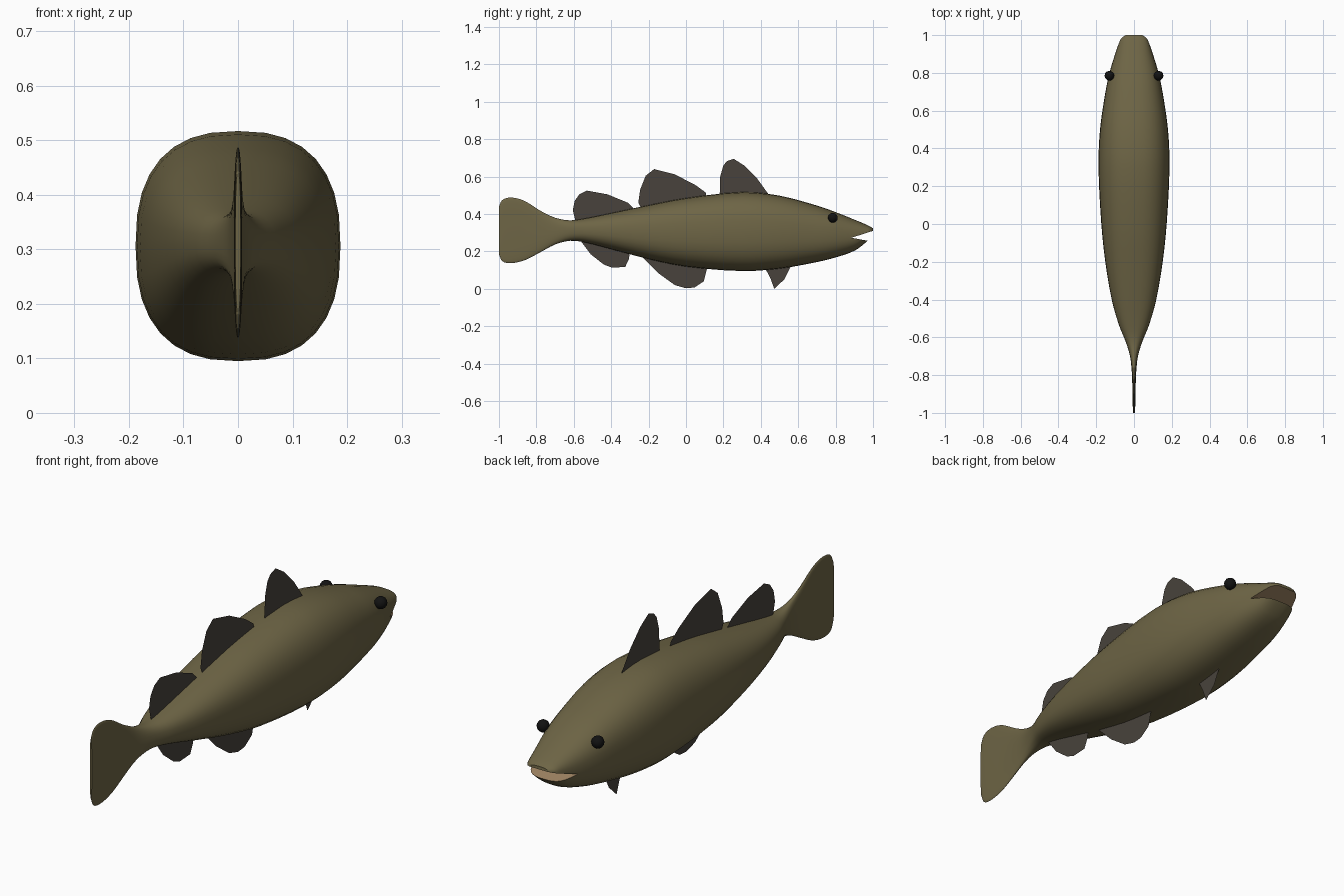
import bpy, bmesh, math
from mathutils import Vector

if "Cube" in bpy.data.objects:
    bpy.data.objects.remove(bpy.data.objects["Cube"])


def material(name, rgb):
    m = bpy.data.materials.new(name)
    m.diffuse_color = (*rgb, 1)
    m.use_nodes = True
    m.node_tree.nodes["Principled BSDF"].inputs["Base Color"].default_value = m.diffuse_color
    return m


SKIN = material("olive skin", (0.155, 0.13, 0.06))
FIN = material("dark fin", (0.065, 0.055, 0.045))
MOUTH = material("mouth flesh", (0.36, 0.24, 0.13))
EYE = material("black eye", (0.006, 0.006, 0.006))


def add_mesh(name, verts, faces, mat):
    me = bpy.data.meshes.new(name)
    me.from_pydata(verts, [], faces)
    bm = bmesh.new()
    bm.from_mesh(me)
    bmesh.ops.recalc_face_normals(bm, faces=bm.faces)
    bm.to_mesh(me)
    bm.free()
    me.materials.append(mat)
    ob = bpy.data.objects.new(name, me)
    bpy.context.collection.objects.link(ob)
    return ob


def activate(ob):
    bpy.ops.object.select_all(action='DESELECT')
    ob.select_set(True)
    bpy.context.view_layer.objects.active = ob


def smooth_stations(pts, steps):
    # cubic interpolation with slopes adjusted to the uneven spacing
    def slope(i):
        a, b = pts[max(i - 1, 0)], pts[min(i + 1, len(pts) - 1)]
        return [(q - p) / (b[0] - a[0]) for p, q in zip(a, b)]
    out = []
    for i in range(len(pts) - 1):
        p, q, m, n = pts[i], pts[i + 1], slope(i), slope(i + 1)
        h = q[0] - p[0]
        for s in range(steps):
            t = s / steps
            h1, h2 = 2*t**3 - 3*t**2 + 1, t**3 - 2*t**2 + t
            h3, h4 = 3*t**2 - 2*t**3, t**3 - t**2
            out.append([h1*a + h2*h*c + h3*b + h4*h*d
                        for a, b, c, d in zip(p, q, m, n)])
    return out + [list(pts[-1])]


# body and tail: y, half width, bottom z, top z
STATIONS = [
    (-1.0, .005, .185, .44), (-.985, .006, .15, .472), (-.95, .007, .138, .487),
    (-.9, .008, .142, .483), (-.85, .009, .158, .463), (-.78, .012, .195, .418),
    (-.7, .021, .237, .380), (-.62, .045, .257, .366), (-.54, .078, .248, .376),
    (-.4, .118, .212, .405), (-.2, .152, .159, .447), (0, .173, .119, .485),
    (.3, .188, .095, .517), (.5, .180, .108, .498), (.7, .151, .143, .445),
    (.8, .130, .168, .410), (.9, .100, .203, .370), (.96, .079, .247, .345),
    (.985, .066, .275, .333), (1.0, .045, .295, .323)]
N = 32
verts, faces = [], []
rings = smooth_stations(STATIONS, 3)
for y, w, lo, hi in rings:
    for k in range(N):
        a = 2 * math.pi * k / N
        c, s = math.cos(a), math.sin(a)
        verts.append((w * math.copysign(abs(c) ** .8, c), y,
                      (lo + hi) / 2 + (hi - lo) / 2 * math.copysign(abs(s) ** .8, s)))
for r in range(len(rings) - 1):
    for k in range(N):
        k2 = (k + 1) % N
        faces.append((r*N + k, r*N + k2, r*N + N + k2, r*N + N + k))
faces += [tuple(range(N)), tuple(range(len(verts) - N, len(verts)))]
body = add_mesh("body", verts, faces, SKIN)

# open mouth: wedge cut across the snout
wedge = [(.885, .273), (1.05, .326), (1.05, .242)]
cutter = add_mesh("mouth_cutter",
                  [(x, y, z) for x in (-.3, .3) for y, z in wedge],
                  [(0, 1, 2), (3, 4, 5), (0, 1, 4, 3), (1, 2, 5, 4), (2, 0, 3, 5)], MOUTH)
cutter.hide_render = True
mod = body.modifiers.new("mouth", 'BOOLEAN')
mod.operation = 'DIFFERENCE'
mod.solver = 'EXACT'
mod.material_mode = 'TRANSFER'
mod.object = cutter
activate(body)
bpy.ops.object.modifier_apply(modifier=mod.name)
bpy.data.objects.remove(cutter)
activate(body)
bpy.ops.object.shade_smooth_by_angle(angle=math.radians(40))

# fins: flat outlines in the middle plane, (y, z)
FINS = {
    "front_dorsal_fin": [(.18, .50), (.183, .60), (.20, .66), (.22, .683), (.255, .695),
                         (.31, .66), (.38, .59), (.445, .50)],
    "middle_dorsal_fin": [(-.24, .43), (-.255, .46), (-.245, .53), (-.215, .605),
                          (-.17, .64), (-.06, .612), (.05, .555), (.105, .515), (.11, .485)],
    "rear_dorsal_fin": [(-.59, .36), (-.605, .42), (-.595, .47), (-.57, .505), (-.53, .525),
                        (-.42, .505), (-.31, .46), (-.27, .42)],
    "rear_anal_fin": [(-.57, .265), (-.51, .185), (-.44, .13), (-.395, .113), (-.325, .117),
                      (-.305, .16), (-.30, .20)],
    "front_anal_fin": [(-.25, .185), (-.15, .085), (-.06, .02), (0, .003), (.045, .007),
                       (.095, .04), (.105, .08), (.115, .12)],
    "pelvic_fin": [(.42, .115), (.45, .06), (.472, .0), (.525, .05), (.57, .14)],
}
for name, outline in FINS.items():
    add_mesh(name, [(0, y, z) for y, z in outline], [tuple(range(len(outline)))], FIN)

# eyes
for side, name in ((-1, "left_eye"), (1, "right_eye")):
    bpy.ops.mesh.primitive_uv_sphere_add(segments=12, ring_count=8, radius=.026,
                                         location=(side * .13, .785, .38))
    eye = bpy.context.object
    eye.name = name
    eye.data.materials.append(EYE)
    bpy.ops.object.shade_smooth()
